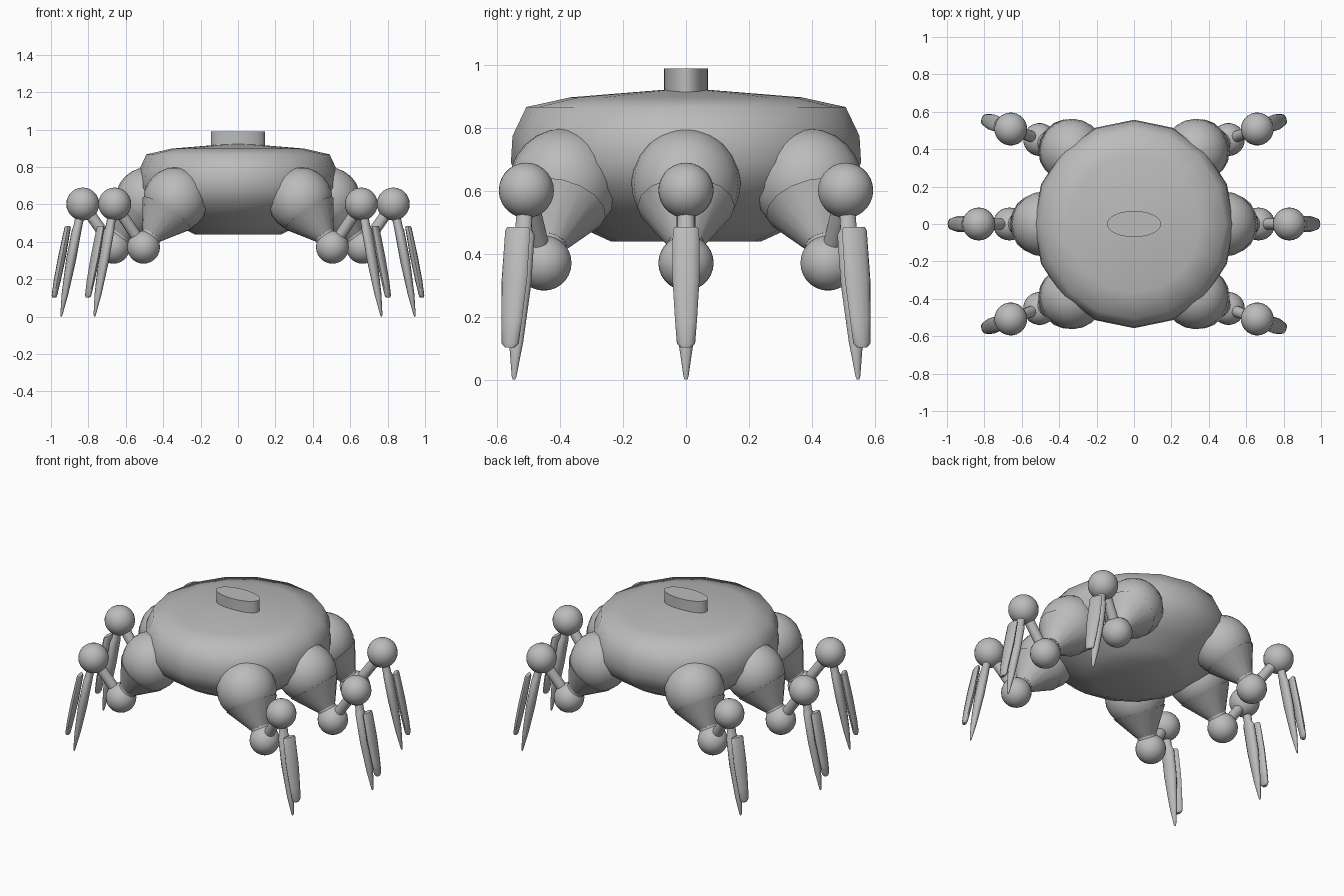
import bpy, bmesh, math
from mathutils import Vector, Matrix

if "Cube" in bpy.data.objects:
    bpy.data.objects.remove(bpy.data.objects["Cube"])

grey = bpy.data.materials.new("plain grey")
grey.diffuse_color = (0.5, 0.5, 0.5, 1)
grey.use_nodes = True
grey.node_tree.nodes["Principled BSDF"].inputs["Base Color"].default_value = grey.diffuse_color


def finish(name, bm, angle=None):
    """Turn a bmesh into a smooth-shaded grey object."""
    bmesh.ops.recalc_face_normals(bm, faces=bm.faces)
    me = bpy.data.meshes.new(name)
    bm.to_mesh(me)
    bm.free()
    me.shade_smooth()
    if angle:
        me.set_sharp_from_angle(angle=math.radians(angle))
    me.materials.append(grey)
    ob = bpy.data.objects.new(name, me)
    bpy.context.collection.objects.link(ob)
    return ob


def loft(name, rings, sides, angle=None):
    """Stack of horizontal ellipses: (centre x, z, radius x, radius y)."""
    bm = bmesh.new()
    loops = []
    for cx, z, rx, ry in rings:
        loops.append([bm.verts.new((cx + rx * math.cos(2 * math.pi * i / sides),
                                    ry * math.sin(2 * math.pi * i / sides), z))
                      for i in range(sides)])
    for a, b in zip(loops, loops[1:]):
        for i in range(sides):
            j = (i + 1) % sides
            bm.faces.new((a[i], a[j], b[j], b[i]))
    bm.faces.new(loops[0])
    bm.faces.new(loops[-1])
    return finish(name, bm, angle)


def ball(name, s, z, r, segs, rings):
    bm = bmesh.new()
    bmesh.ops.create_uvsphere(bm, u_segments=segs, v_segments=rings, radius=r,
                              matrix=Matrix.Translation((s, 0, z)))
    return finish(name, bm)


def rod(name, a, b, r1, r2):
    """Tapered rod between two (s, z) points of the leg plane."""
    a, b = Vector((a[0], 0, a[1])), Vector((b[0], 0, b[1]))
    d = b - a
    m = Matrix.Translation((a + b) / 2) @ d.to_track_quat('Z', 'Y').to_matrix().to_4x4()
    bm = bmesh.new()
    bmesh.ops.create_cone(bm, cap_ends=True, segments=16, radius1=r1, radius2=r2,
                          depth=d.length, matrix=m)
    return finish(name, bm, 50)


# Body shell: 16-sided turned profile, slightly narrower in x
profile = [(.24, .44), (.31, .472), (.43, .54), (.52, .61), (.557, .69),
           (.552, .775), (.508, .867), (.368, .898), (.07, .922)]
loft("body", [(0, z, r * .965, r) for r, z in profile], 16)

# Oval stub on top
loft("top_stub", [(0, .88, .145, .07), (0, .99, .145, .07)], 24, 40)


def leg(label, origin, turn):
    hip, low, knee = (.482, .625), (.666, .371), (.83, .602)
    parts = [
        ball(label + "_hip", *hip, .174, 20, 12),
        rod(label + "_hip_taper", (.535, .552), (.62, .434), .155, .058),
        rod(label + "_upper_strut", (.60, .462), low, .058, .055),
        ball(label + "_lower_joint", *low, .088, 24, 14),
        rod(label + "_middle_strut", low, knee, .03, .03),
        ball(label + "_knee", *knee, .088, 24, 14),
        # Long pointed claw hanging from the knee
        loft(label + "_claw", [(.84, .56, .024, .026), (.857, .48, .024, .027),
                               (.863, .46, .026, .040), (.893, .30, .027, .039),
                               (.925, .12, .018, .024), (.944, .01, .006, .008),
                               (.945, 0, .003, .004)], 12, 50),
        # Shorter shield in front of the claw
        loft(label + "_claw_shield", [(.910, .485, .012, .036), (.911, .475, .017, .042),
                                      (.941, .32, .021, .043), (.967, .19, .019, .035),
                                      (.981, .115, .015, .029), (.983, .102, .011, .016)], 12, 50),
    ]
    for p in parts:
        p.location = (origin[0], origin[1], 0)
        p.rotation_euler = (0, 0, turn)


# Three legs per side; the left set is the right set turned half round
for name, ox, oy, deg in [("front", -.121, -.224, -20), ("middle", 0, 0, 0), ("back", -.121, .224, 20)]:
    t = math.radians(deg)
    leg(name + "_right", (ox, oy), t)
    leg(name + "_left", (-ox, oy), math.pi - t)
